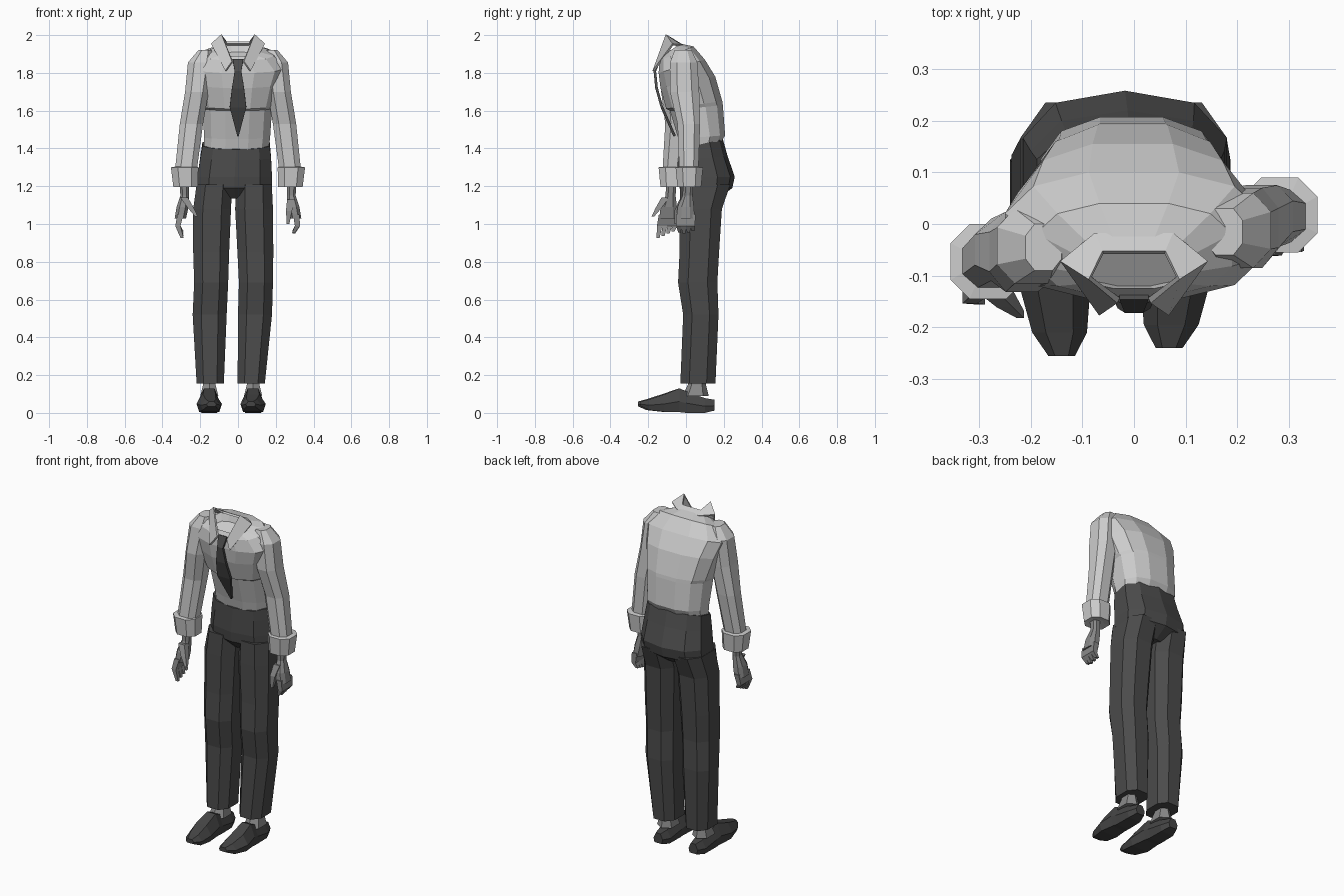
import bpy, bmesh, math
from mathutils import Vector

if "Cube" in bpy.data.objects:
    bpy.data.objects.remove(bpy.data.objects["Cube"])


def material(name, v):
    m = bpy.data.materials.new(name)
    m.diffuse_color = (v, v, v, 1)
    m.use_nodes = True
    m.node_tree.nodes["Principled BSDF"].inputs["Base Color"].default_value = m.diffuse_color
    return m


SHIRT, DARK = material("shirt_grey", 0.55), material("cloth_dark", 0.07)
SKIN, SHOE = material("skin_grey", 0.25), material("shoe_dark", 0.06)


def finish(name, bm, mat):
    bmesh.ops.recalc_face_normals(bm, faces=bm.faces)
    me = bpy.data.meshes.new(name)
    bm.to_mesh(me)
    bm.free()
    me.materials.append(mat)
    ob = bpy.data.objects.new(name, me)
    bpy.context.collection.objects.link(ob)
    return ob


def loft(name, rings, mat):
    """Skin a list of closed rings and cap both ends."""
    bm = bmesh.new()
    vs = [[bm.verts.new(p) for p in r] for r in rings]
    n = len(rings[0])
    for a, b in zip(vs, vs[1:]):
        for i in range(n):
            j = (i + 1) % n
            bm.faces.new((a[i], a[j], b[j], b[i]))
    bm.faces.new(vs[0])
    bm.faces.new(vs[-1])
    return finish(name, bm, mat)


def strip(name, row_a, row_b, mat, thick):
    """Thin cloth strip between two rows of points."""
    bm = bmesh.new()
    a = [bm.verts.new(p) for p in row_a]
    b = [bm.verts.new(p) for p in row_b]
    for i in range(len(a) - 1):
        bm.faces.new((a[i], a[i + 1], b[i + 1], b[i]))
    ob = finish(name, bm, mat)
    mod = ob.modifiers.new("thickness", 'SOLIDIFY')
    mod.thickness, mod.offset = thick, 0
    return ob


def oval(x0, x1, yf, yb, zf, zb=None, n=8, p=0.8):
    """Rounded ring filling a box, tilted from zf (front) to zb (back)."""
    zb = zf if zb is None else zb
    pts = []
    for i in range(n):
        t = 2 * math.pi * (i + 0.5) / n
        pts.append([math.copysign(abs(f) ** p, f) for f in (math.cos(t), math.sin(t))])
    mx, my = max(q[0] for q in pts), max(q[1] for q in pts)
    out = []
    for c, s in pts:
        u, v = (c / mx + 1) / 2, (s / my + 1) / 2
        out.append(Vector((x0 + (x1 - x0) * u, yf + (yb - yf) * v, zf + (zb - zf) * v)))
    return out


def digit(name, pts, radii):
    loft(name, [oval(x - r, x + r, y - r, y + r, z, n=4) for (x, y, z), r in zip(pts, radii)], SKIN)


# stooped shirt body with a sunken neck opening
body = [(-.18, .16, -.02, .18, 1.37, 1.42), (-.18, .17, -.04, .207, 1.45, 1.47),
        (-.185, .18, -.085, .195, 1.60, 1.63), (-.195, .19, -.105, .192, 1.61, 1.65),
        (-.225, .22, -.135, .155, 1.72, 1.78), (-.25, .25, -.145, .10, 1.80, 1.87),
        (-.19, .19, -.14, .04, 1.865, 1.94), (-.11, .11, -.125, -.03, 1.89, 1.955),
        (-.09, .09, -.12, -.045, 1.86, 1.91)]
loft("shirt_body", [oval(*s, n=12) for s in body], SHIRT)

# folded collar
half_fold = [(.03, -.148, 1.86), (.085, -.105, 2.0), (.06, -.055, 1.962)]
half_edge = [(.065, -.172, 1.81), (.14, -.07, 1.95), (.075, -.02, 1.945)]


def both(pts):
    return [(-x, y, z) for x, y, z in pts] + list(reversed(pts))


strip("collar", both(half_fold), both(half_edge), SHIRT, .012)

# tie
tie = [(.028, -.14, 1.87), (.018, -.165, 1.81), (.032, -.156, 1.72),
       (.044, -.128, 1.62), (.003, -.06, 1.465)]
strip("tie", [(-w, y, z) for w, y, z in tie], tie, DARK, .014)

# sleeves and turned-up cuffs (left arm hangs further forward)
sleeve = [(.14, .21, -.06, .03, 1.92), (.13, .265, -.085, .06, 1.855), (.155, .28, -.085, .07, 1.70),
          (.185, .308, -.045, .075, 1.53), (.22, .335, -.035, .065, 1.27)]
cuff = [(.235, .325, -.02, .055, 1.305), (.21, .355, -.055, .09, 1.30),
        (.212, .342, -.045, .08, 1.195), (.24, .315, -.02, .05, 1.20)]


def armed(s, side):
    x0, x1, yf, yb, z = s
    dy = 0 if side > 0 else -.03 - .06 * min(1, max(0, (1.85 - z) / .55))
    xs = sorted((side * x0, side * x1))
    return oval(xs[0], xs[1], yf + dy, yb + dy, z)


for side, tag in ((1, "right"), (-1, "left")):
    loft(tag + "_sleeve", [armed(s, side) for s in sleeve], SHIRT)
    loft(tag + "_cuff", [armed(s, side) for s in cuff], SHIRT)
    # palm
    palm = [(.26, .31, -.015, .04, 1.23), (.26, .305, -.018, .035, 1.15),
            (.262, .325, -.045, .042, 1.09), (.275, .335, -.05, .046, 1.03)]
    loft(tag + "_palm", [armed(s, side) for s in palm], SKIN)
    # fingers and thumb
    for i in range(4):
        y = -.038 + .024 * i
        if side > 0:
            path = [(.308, y, 1.05), (.315, y, .99), (.295, y + .004, .95 + .006 * abs(i - 1))]
        else:
            path = [(-.305, y - .09, 1.05), (-.318, y * 1.1 - .098, .99),
                    (-.296, y * 1.1 - .106, .925 + .012 * i)]
        digit(f"{tag}_finger_{i + 1}", path, (.016, .014, .008))
    if side > 0:
        thumb = [(.28, -.015, 1.13), (.27, -.045, 1.07), (.265, -.055, 1.0)]
    else:
        thumb = [(-.285, -.11, 1.14), (-.25, -.145, 1.085), (-.22, -.175, 1.04)]
    digit(tag + "_thumb", thumb, (.02, .016, .007))

# trouser hips
hips = [(-.188, .168, -.035, .195, 1.395, 1.45), (-.2, .175, -.038, .22, 1.34, 1.36),
        (-.215, .18, -.042, .258, 1.25), (-.218, .18, -.035, .245, 1.19), (-.13, .1, .02, .17, 1.135)]
loft("trouser_hips", [oval(*s, n=10) for s in hips], DARK)

# legs: left centre x, right centre x, half width, front y, back y, z
leg = [(-.125, .085, .094, -.03, .235, 1.21), (-.137, .085, .1, -.034, .19, 1.08),
       (-.142, .092, .095, -.034, .175, .85), (-.142, .095, .09, -.042, .166, .69),
       (-.15, .09, .09, -.015, .172, .52), (-.147, .07, .072, -.03, .156, .155)]
# shoe sections along the foot: y, half width, bottom z, top z, inward toe shift
shoe = [(.15, .03, .012, .07, 0), (.1, .05, 0, .078, 0), (.0, .052, 0, .115, 0),
        (-.035, .055, .004, .13, 0), (-.13, .067, .006, .098, 0),
        (-.21, .053, .015, .072, .008), (-.255, .026, .035, .06, .012)]
for k, tag in ((0, "left"), (1, "right")):
    loft(tag + "_trouser_leg", [oval(s[k] - s[2], s[k] + s[2], *s[3:]) for s in leg], DARK)
    cx, dy, inward = ((-.152, 0, 1), (.08, .015, -1))[k]
    ankle = [(.048, -.02, .12, .09), (.033, .01, .105, .15), (.036, .01, .11, .21)]
    loft(tag + "_ankle", [oval(cx - w, cx + w, a, b, z, n=6) for w, a, b, z in ankle], SKIN)
    rings = []
    for y, w, z0, z1, shift in shoe:
        c, h = cx + inward * shift, z1 - z0
        rings.append([(c + u * w, y + dy * (y < -.1), z0 + v * h) for u, v in
                      ((-.8, 0), (.8, 0), (1, .45), (.5, 1), (-.5, 1), (-1, .45))])
    loft(tag + "_shoe", rings, SHOE)
